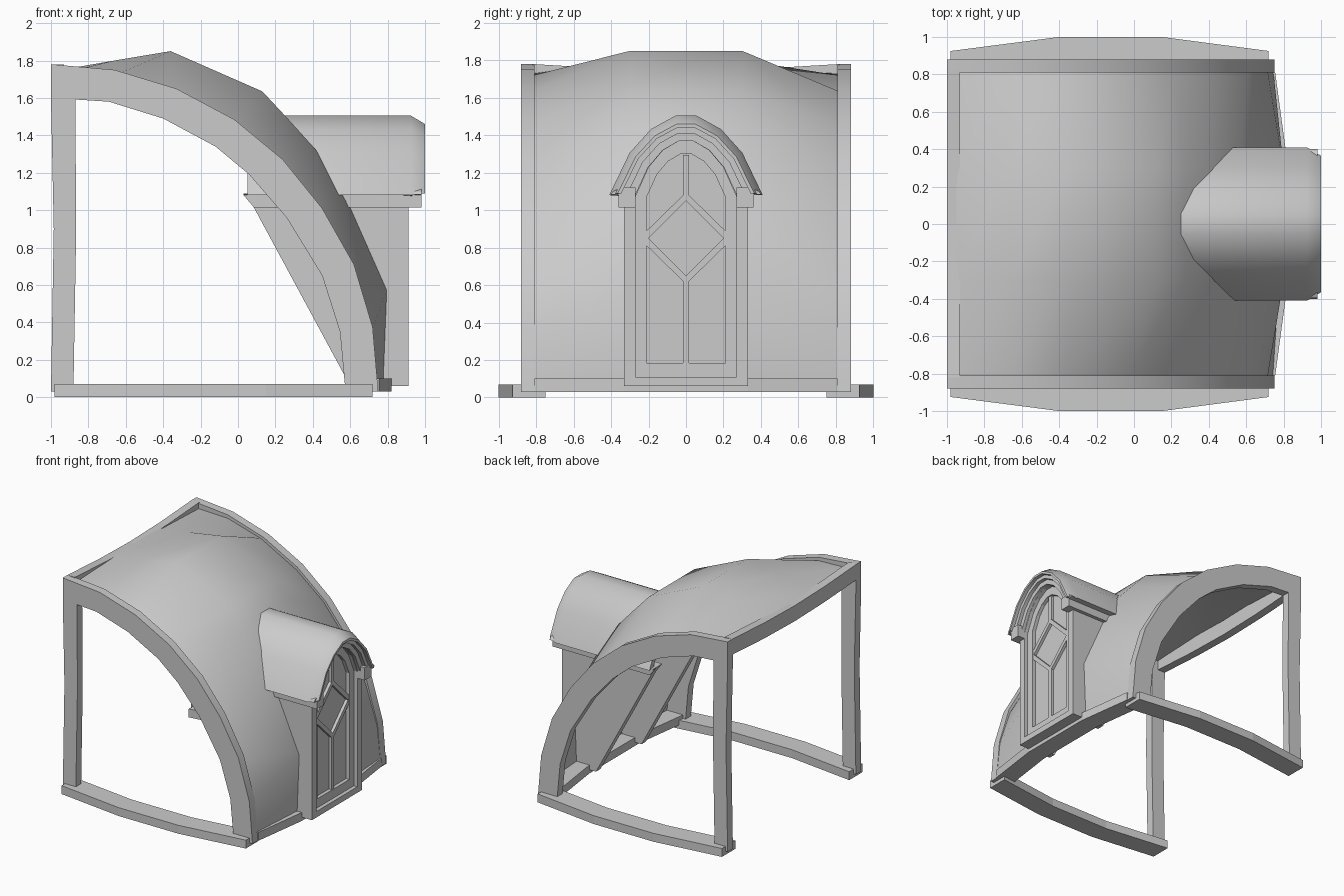
import bpy, bmesh, math

if "Cube" in bpy.data.objects:
    bpy.data.objects.remove(bpy.data.objects["Cube"])


def finish(name, bm, smooth=None):
    bmesh.ops.remove_doubles(bm, verts=bm.verts, dist=0.0005)
    bmesh.ops.recalc_face_normals(bm, faces=bm.faces)
    me = bpy.data.meshes.new(name)
    bm.to_mesh(me)
    bm.free()
    ob = bpy.data.objects.new(name, me)
    bpy.context.collection.objects.link(ob)
    if smooth:
        bpy.ops.object.select_all(action='DESELECT')
        ob.select_set(True)
        bpy.context.view_layer.objects.active = ob
        bpy.ops.object.shade_smooth_by_angle(angle=math.radians(smooth))
    return ob


def loft(name, rings, closed_ring=True, closed_path=False, cap_first=False,
         cap_last=False, smooth=None):
    """Skin a list of equal-length point rings."""
    bm = bmesh.new()
    vs = [[bm.verts.new(p) for p in r] for r in rings]
    n, m = len(rings[0]), len(rings)
    for i in range(m if closed_path else m - 1):
        a, b = vs[i], vs[(i + 1) % m]
        for j in range(n if closed_ring else n - 1):
            k = (j + 1) % n
            bm.faces.new((a[j], a[k], b[k], b[j]))
    if cap_first:
        bm.faces.new(vs[0])
    if cap_last:
        bm.faces.new(vs[-1])
    if closed_path and not closed_ring:
        bm.faces.new([r[0] for r in vs])
        bm.faces.new([r[-1] for r in vs])
    return finish(name, bm, smooth)


def slab_y(name, pts, y0, y1):
    """Extrude an x-z outline along y."""
    return loft(name, [[(x, y, z) for x, z in pts] for y in (y0, y1)],
                cap_first=True, cap_last=True)


def beam(name, sections, smooth=None):
    """Beam through a list of matching cross-sections."""
    return loft(name, sections, cap_first=True, cap_last=True, smooth=smooth)


def arch(w, spring, top):
    """Steep-sided arch with a small flat crown."""
    half = [(1, 0), (.735, .53), (.455, .83), (.135, 1)]
    pts = half + [(-y, z) for y, z in reversed(half)]
    return [(w * y, spring + (top - spring) * z) for y, z in pts]


# Side frames: curved rib, rear post and bowed base beam
outer = [(-1, 1.78), (-.66, 1.75), (-.33, 1.65), (-.02, 1.485), (.24, 1.27),
         (.45, 1.01), (.62, .71), (.72, .375), (.75, .03)]
inner = [(-1, 1.6), (-.69, 1.58), (-.4, 1.49), (-.12, 1.34), (.06, 1.19),
         (.26, .96), (.45, .65), (.545, .35), (.575, .03)]
plan = [(-.98, .925), (-.4, 1), (.15, 1), (.72, .925)]
for s, side in ((-1, "front"), (1, "rear")):
    beam(side + "_rib", [[(o[0], s * .81, o[1]), (o[0], s * .88, o[1]),
                          (i[0], s * .88, i[1]), (i[0], s * .81, i[1])]
                         for o, i in zip(outer, inner)], smooth=30)
    slab_y(side + "_post", [(-1, .03), (-.88, .03), (-.865, .9), (-.87, 1.6),
                            (-1, 1.6), (-.985, .9)], s * .81, s * .88)
    beam(side + "_base_beam", [[(x, s * y, 0), (x, s * y, .07),
                                (x, s * (y - .175), .07), (x, s * (y - .175), 0)]
                               for x, y in plan])

# Sagging ridge beam between the posts
beam("ridge_beam", [[(-1, y, z), (-.93, y, z), (-.93, y, z - .13), (-1, y, z - .13)]
                    for y, z in ((-.82, 1.78), (-.4, 1.755), (0, 1.745),
                                 (.4, 1.755), (.82, 1.78))])

# Bowed eave beam along the ground
beam("ground_beam", [[(x, y, .03), (x, y, .1), (x - .16, y, .1), (x - .16, y, .03)]
                     for y, x in ((-.81, .755), (-.33, .82), (.33, .82), (.81, .755))])

# Bulging roof skin
edge = [(-.95, 1.73), (-.66, 1.72), (-.36, 1.635), (-.03, 1.46), (.22, 1.26),
        (.43, 1.0), (.61, .68), (.715, .36), (.745, .07)]
mid = [(-.95, 1.75), (-.66, 1.80), (-.36, 1.85), (.13, 1.635), (.27, 1.485),
       (.41, 1.33), (.57, 1.1), (.80, .58), (.78, .07)]
loft("roof", [[(e[0], -.815, e[1]), (m[0], -.3, m[1]),
               (m[0], .3, m[1]), (e[0], .815, e[1])]
              for e, m in zip(edge, mid)], closed_ring=False, smooth=40)

# Dormer cheeks and eave mouldings, cut on a slant inside the roof
eave = [(.27, 1.015), (.36, 1.015), (.36, 1.08), (.4, 1.085),
        (.39, 1.1), (.35, 1.12), (.27, 1.12)]
for s, side in ((-1, "front"), (1, "rear")):
    slab_y(side + "_dormer_cheek", [(.06, 1.06), (.905, 1.06), (.905, .06), (.6, .06)],
           s * .27, s * .33)
    beam(side + "_dormer_eave",
         [[(.03 + max(0, 1.07 - z), s * y, min(z, 1.09)) for y, z in eave],
          [(.5, s * y, min(z, 1.09)) for y, z in eave],
          [(.55, s * y, z) for y, z in eave], [(.98, s * y, z) for y, z in eave]])

# Dormer hood: barrel roof with bevelled front and stepped arch mouldings
steps = [(.05, .41, 1.08, 1.505), (.925, .41, 1.08, 1.505), (1.0, .365, 1.09, 1.46),
         (1.0, .345, 1.09, 1.44), (.97, .345, 1.09, 1.44), (.97, .315, 1.08, 1.41),
         (.94, .315, 1.08, 1.41), (.94, .275, 1.07, 1.37), (.88, .275, 1.07, 1.37),
         (.88, .36, 1.08, 1.46), (.05, .36, 1.08, 1.46)]
loft("dormer_hood", [[(x, y, z) for y, z in arch(w, sp, top)]
                     for x, w, sp, top in steps],
     closed_ring=False, closed_path=True, smooth=32)


# Arched door frame, leaf and recessed panel
def door_ring(x, w, z0, spring, top):
    return [(x, y, z) for y, z in [(-w, z0), (w, z0)] + arch(w, spring, top)]


loft("door_frame", [door_ring(*r) for r in (
    (.78, .33, .06, 1.02, 1.40), (.912, .33, .06, 1.02, 1.40),
    (.912, .27, .11, 1.07, 1.37), (.88, .27, .11, 1.07, 1.37),
    (.88, .21, .185, 1.07, 1.30), (.85, .21, .185, 1.07, 1.30))], cap_last=True)


# Glazing bars: diamond and centre mullions
def bar(name, pts):
    loft(name, [[(x, y, z) for y, z in pts] for x in (.848, .875)],
         cap_first=True, cap_last=True)


for z0, z1, name in ((.185, .63, "lower_mullion"), (1.08, 1.295, "upper_mullion")):
    bar(name, [(-.017, z0), (.017, z0), (.017, z1), (-.017, z1)])
for sy in (-1, 1):
    for sz in (-1, 1):
        bar("diamond_bar", [(0, .85 + sz * .2), (0, .85 + sz * .245),
                            (sy * .21, .85 + sz * .04), (sy * .21, .85),
                            (sy * .2, .85)])
